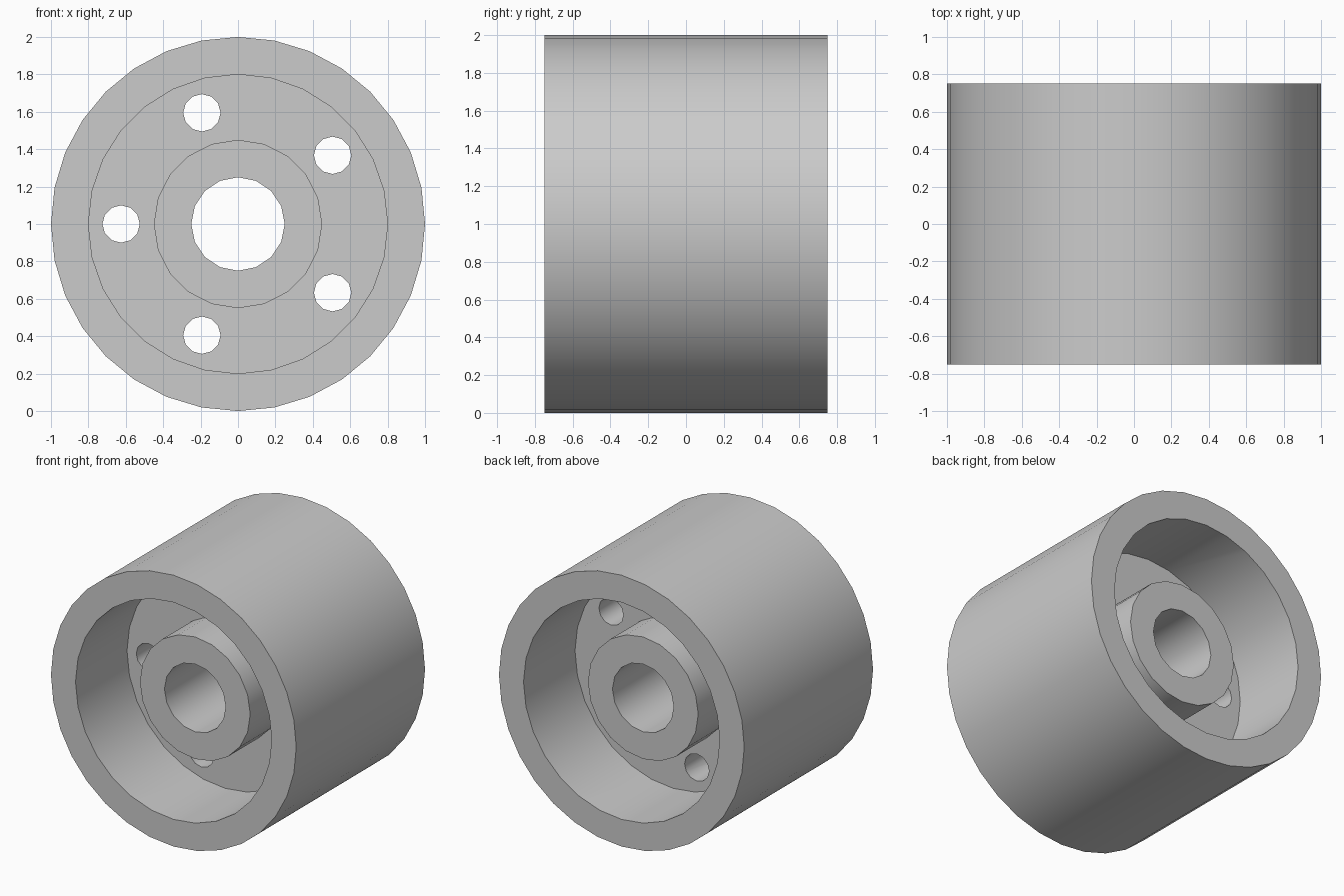
import bpy
from math import cos, sin, pi

cube = bpy.data.objects.get("Cube")
if cube:
    bpy.data.objects.remove(cube, do_unlink=True)

AXIS_Z = 1.0
LENGTH = 1.5
WEB = 0.3        # thickness of the disc between rim and hub
HUB = 1.0        # hub length, recessed from both rim faces


def cylinder(name, radius, sides, length, x=0.0, y=0.0, z=0.0):
    """Cylinder lying along y, placed relative to the wheel axis."""
    bpy.ops.mesh.primitive_cylinder_add(
        vertices=sides, radius=radius, depth=length,
        location=(x, y, AXIS_Z + z), rotation=(pi / 2, 0, 0))
    obj = bpy.context.object
    obj.name = name
    return obj


def combine(target, tool, operation):
    """Apply a boolean to target and remove the tool."""
    bpy.context.view_layer.update()
    mod = target.modifiers.new(tool.name, 'BOOLEAN')
    mod.operation = operation
    mod.solver = 'EXACT'
    mod.object = tool
    bpy.context.view_layer.objects.active = target
    bpy.ops.object.modifier_apply(modifier=mod.name)
    bpy.data.objects.remove(tool, do_unlink=True)


# Outer drum
wheel = cylinder("roller_wheel", 1.0, 32, LENGTH)

# Deep pocket on each face, leaving the central web
for side in (-1, 1):
    pocket = cylinder("pocket", 0.8, 28, 1.0, y=side * (WEB / 2 + 0.5))
    combine(wheel, pocket, 'DIFFERENCE')

# Hub and its bore
combine(wheel, cylinder("hub", 0.45, 20, HUB), 'UNION')
combine(wheel, cylinder("bore", 0.25, 16, 2.0), 'DIFFERENCE')

# Five round holes through the web
for i in range(5):
    a = pi + i * 2 * pi / 5
    hole = cylinder("web_hole", 0.1, 12, 0.6, x=0.625 * cos(a), z=0.625 * sin(a))
    combine(wheel, hole, 'DIFFERENCE')

# Single plain grey material
grey = bpy.data.materials.new("plain_grey")
grey.use_nodes = True
colour = (0.6, 0.6, 0.6, 1.0)
grey.diffuse_color = colour
grey.node_tree.nodes["Principled BSDF"].inputs["Base Color"].default_value = colour
wheel.data.materials.clear()
wheel.data.materials.append(grey)

# Smooth round walls, crisp rims
bpy.ops.object.select_all(action='DESELECT')
wheel.select_set(True)
bpy.context.view_layer.objects.active = wheel
bpy.ops.object.shade_smooth_by_angle(angle=pi / 4)
